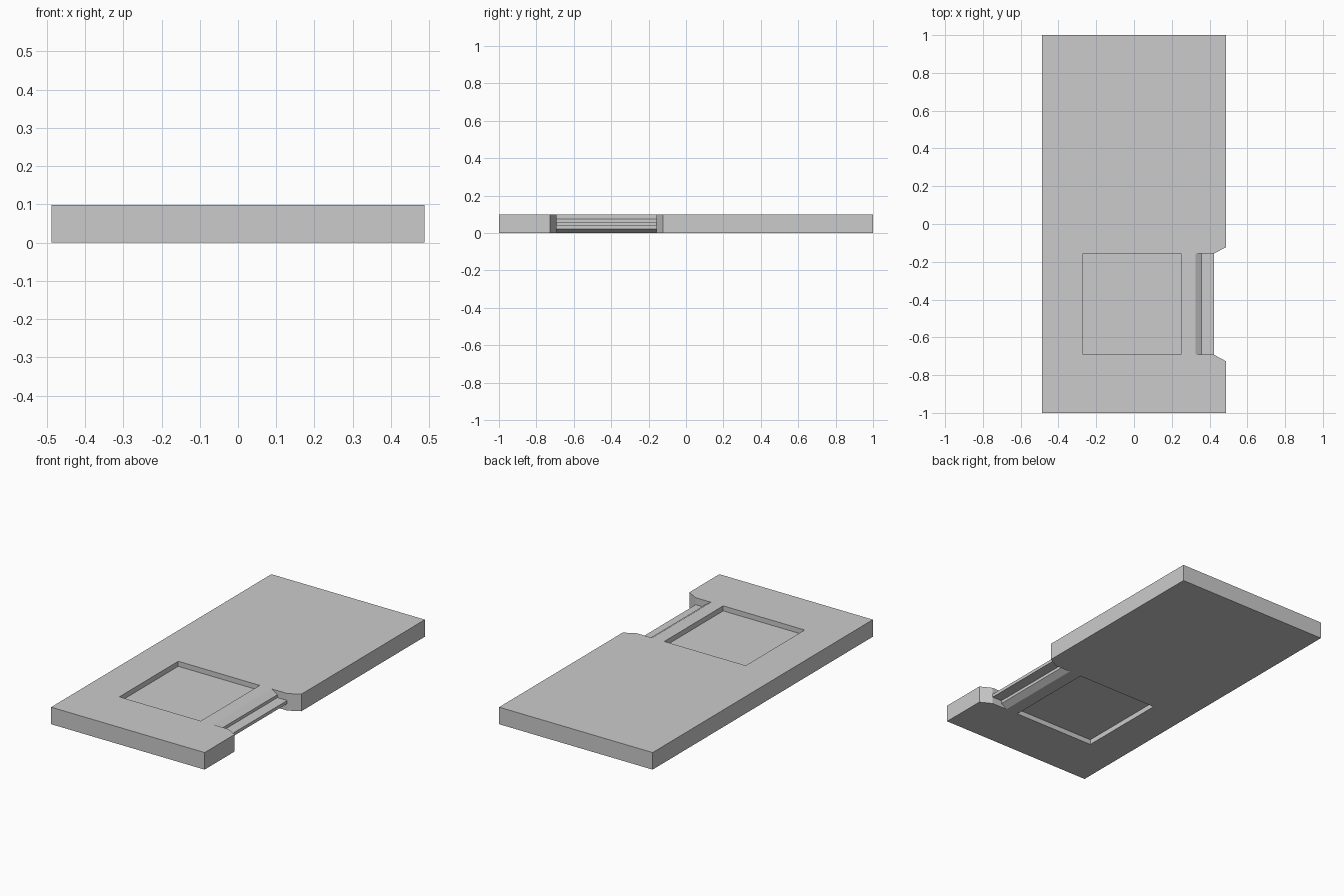
import bpy, bmesh
from mathutils import Vector

if "Cube" in bpy.data.objects:
    bpy.data.objects.remove(bpy.data.objects["Cube"])

T = 0.098                      # plate thickness
Y0, Y1 = -0.692, -0.157        # shared span of the window and the side tongue


def prism(name, points, sweep):
    """Closed solid made by sweeping a flat polygon along a vector."""
    bm = bmesh.new()
    face = bm.faces.new([bm.verts.new(p) for p in points])
    ext = bmesh.ops.extrude_face_region(bm, geom=[face])
    moved = [v for v in ext["geom"] if isinstance(v, bmesh.types.BMVert)]
    bmesh.ops.translate(bm, verts=moved, vec=Vector(sweep))
    bmesh.ops.recalc_face_normals(bm, faces=bm.faces)
    mesh = bpy.data.meshes.new(name)
    bm.to_mesh(mesh)
    bm.free()
    obj = bpy.data.objects.new(name, mesh)
    bpy.context.collection.objects.link(obj)
    return obj


# Plate with a bevel-cornered notch in its right edge
outline = [(-0.488, -1), (0.488, -1), (0.488, -0.727), (0.423, Y0),
           (0.423, Y1), (0.488, -0.122), (0.488, 1), (-0.488, 1)]
plate = prism("door_plate", [(x, y, 0) for x, y in outline], (0, 0, T))

# Cutter sections in x and height above mid-plane, used on both faces
h = T / 2
panel_recess = [(-0.27, 0.02), (0.248, 0.02), (0.248, h + 0.05), (-0.27, h + 0.05)]
tongue_step = [(0.325, h), (0.361, 0.026), (0.361, 0.009), (0.46, 0.009),
               (0.46, h + 0.05), (0.325, h + 0.05)]

cutters = []
for name, section in (("panel_recess", panel_recess), ("tongue_step", tongue_step)):
    for side, s in (("top", 1), ("bottom", -1)):
        cutter = prism(f"{name}_{side}_cutter", [(x, Y0, h + s * z) for x, z in section],
                       (0, Y1 - Y0, 0))
        cutter.hide_render = True
        cutters.append(cutter)
        mod = plate.modifiers.new(cutter.name, "BOOLEAN")
        mod.operation = "DIFFERENCE"
        mod.solver = "EXACT"
        mod.object = cutter

# Apply the cuts and remove the helpers
bpy.context.view_layer.objects.active = plate
for mod in list(plate.modifiers):
    bpy.ops.object.modifier_apply(modifier=mod.name)
for cutter in cutters:
    bpy.data.objects.remove(cutter)
